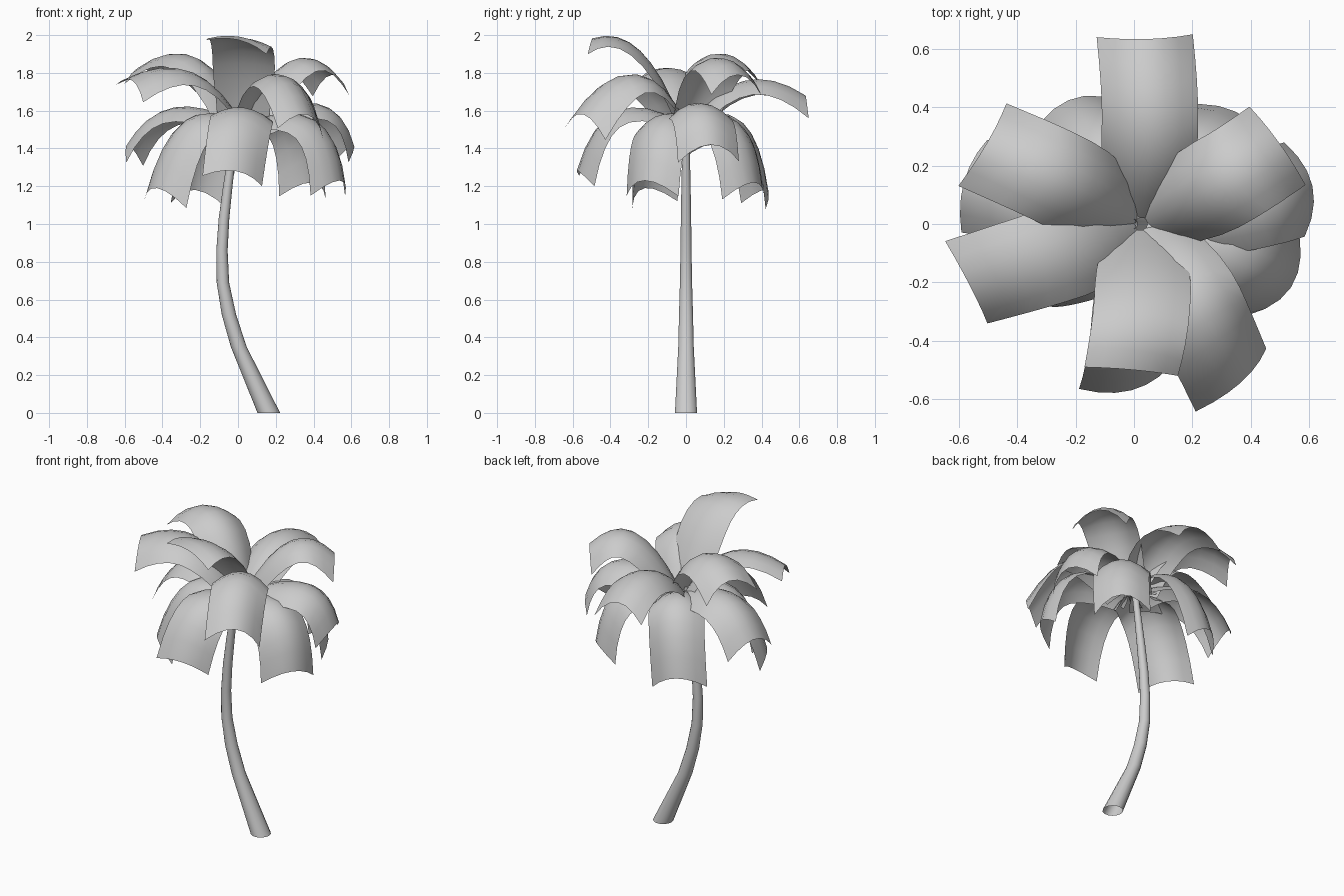
import bpy, math
from mathutils import Vector, Matrix

if "Cube" in bpy.data.objects:
    bpy.data.objects.remove(bpy.data.objects["Cube"])


def make_object(name, verts, faces):
    mesh = bpy.data.meshes.new(name)
    mesh.from_pydata(verts, [], faces)
    for p in mesh.polygons:
        p.use_smooth = True
    obj = bpy.data.objects.new(name, mesh)
    bpy.context.collection.objects.link(obj)
    return obj


def grid_faces(rows, cols, closed=False):
    faces = []
    for i in range(rows - 1):
        for j in range(cols if closed else cols - 1):
            k = (j + 1) % cols
            faces.append((i * cols + j, i * cols + k, (i + 1) * cols + k, (i + 1) * cols + j))
    return faces


# Curved, tapering trunk: x, z, radius of each horizontal ring
trunk_rings = [(0.163, 0, 0.06), (0.004, 0.35, 0.042), (-0.048, 0.52, 0.038),
               (-0.08, 0.69, 0.033), (-0.085, 0.86, 0.03), (-0.074, 1.03, 0.028),
               (-0.054, 1.2, 0.025), (-0.03, 1.38, 0.021), (-0.005, 1.56, 0.018)]
SIDES = 14
verts = []
for x, z, r in trunk_rings:
    for j in range(SIDES):
        a = 2 * math.pi * j / SIDES
        verts.append((x + r * math.cos(a), r * math.sin(a), z))
make_object("trunk", verts, grid_faces(len(trunk_rings), SIDES, True))


# Frond: arched strip swept along a bending rib, its tip corners drawn out
def frond(name, bend_at, azimuth, reach, tip_z, bend_z, roll, sag=0.085, corner=0.07):
    rows, cols, half_width = 9, 7, 0.165
    a = math.radians(azimuth)
    out = Vector((math.cos(a), math.sin(a), 0))
    up = Vector((0, 0, 1))
    root = Vector((0.025, 0, 1.53)) + out * 0.02
    bend = Vector((0.05, 0, bend_z)) + out * reach * bend_at
    tip = out * reach + up * tip_z
    verts = []
    for i in range(rows):
        t = i / (rows - 1)
        p = root * (1 - t) ** 2 + bend * 2 * t * (1 - t) + tip * t * t
        tangent = ((bend - root) * (1 - t) + (tip - bend) * t).normalized()
        side = Matrix.Rotation(roll * t, 3, tangent) @ up.cross(out)
        normal = tangent.cross(side).normalized()
        side = normal.cross(tangent)
        width = 0.8 + 0.2 * min(1, t / 0.3)
        for j in range(cols):
            u = 2 * j / (cols - 1) - 1
            verts.append(p + side * u * half_width * width - normal * sag * width * u * u
                         + tangent * corner * t * u * u)
    make_object(name, verts, grid_faces(rows, cols)).data.flip_normals()


# position of the bend; then azimuth, reach, tip height, bend height, roll (, sag, corner)
tiers = {
    "top_frond": (0.45, [(-90, 0.5, 1.975, 2.08, -0.18, 0.035, 0.02),
                         (151, 0.575, 1.83, 2.07, 0.12), (29, 0.57, 1.79, 2.06, -0.1)]),
    "upper_frond": (0.45, [(86, 0.635, 1.68, 1.91, 0.0), (201, 0.6, 1.76, 1.96, -0.3, 0.06, 0.04),
                           (-56, 0.655, 1.58, 2.03, -0.22)]),
    "middle_frond": (0.75, [(12, 0.625, 1.42, 1.8, 0.0), (-91, 0.57, 1.28, 1.79, -0.3, 0.06, 0.04),
                            (166, 0.6, 1.42, 1.76, 0.05)]),
    "lower_frond": (0.8, [(118, 0.48, 1.18, 1.74, 0.1), (42, 0.53, 1.22, 1.73, -0.1),
                          (207, 0.48, 1.19, 1.74, -0.3), (-22, 0.58, 1.23, 1.73, 0.2)]),
}
for tier, (bend_at, fronds) in tiers.items():
    for n, settings in enumerate(fronds):
        frond(f"{tier}_{n + 1}", bend_at, *settings)
